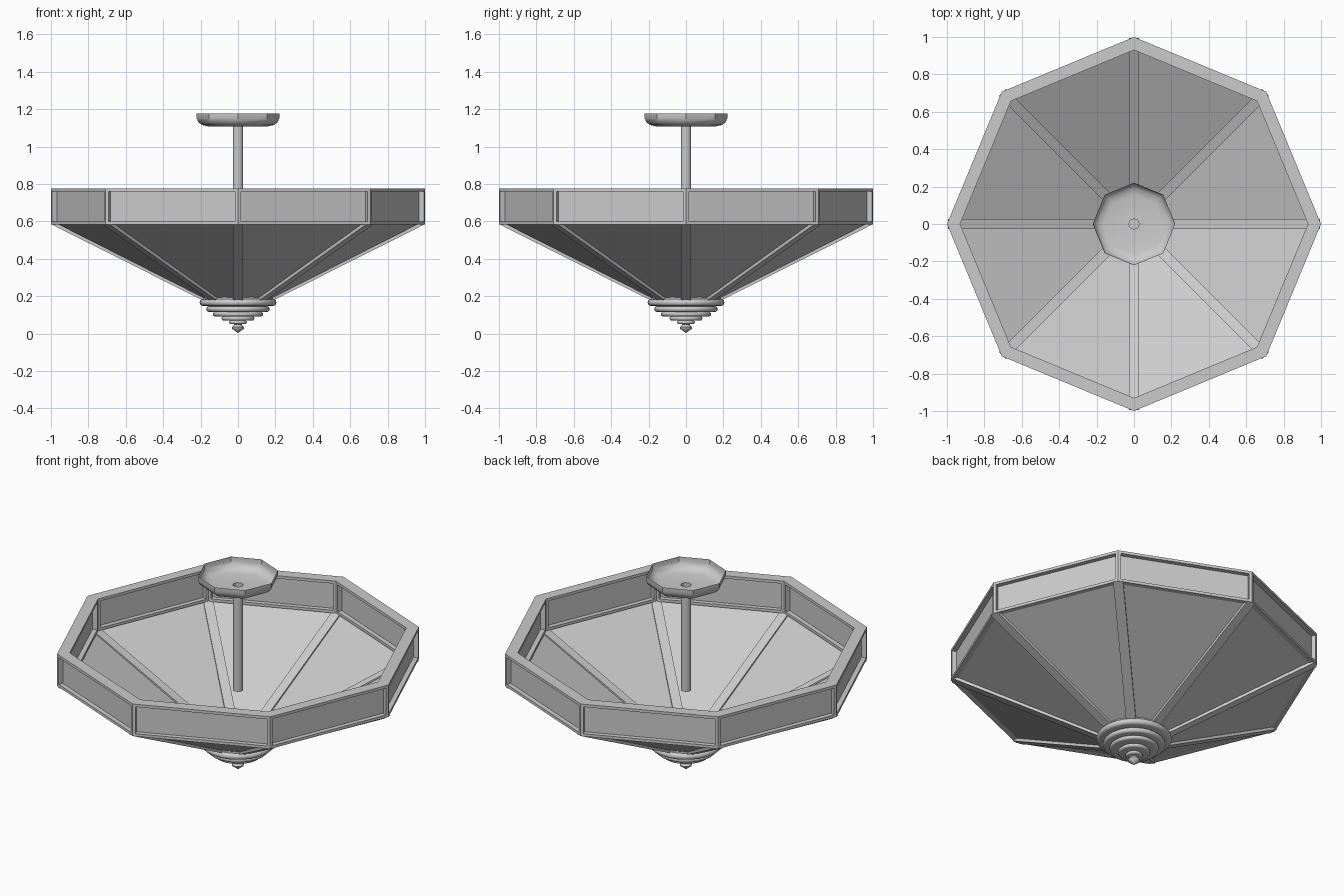
import bpy, bmesh
from math import sin, cos, pi, radians

if "Cube" in bpy.data.objects:
    bpy.data.objects.remove(bpy.data.objects["Cube"])

N = 8
RIM_LOW, RIM_HIGH = 0.583, 0.776


def finish(name, bm, smooth=None):
    mesh = bpy.data.meshes.new(name)
    bm.to_mesh(mesh)
    bm.free()
    ob = bpy.data.objects.new(name, mesh)
    bpy.context.collection.objects.link(ob)
    if smooth:
        bpy.ops.object.select_all(action='DESELECT')
        ob.select_set(True)
        bpy.context.view_layer.objects.active = ob
        bpy.ops.object.shade_smooth_by_angle(angle=radians(smooth))
    return ob


def lathe(name, profile, sides, closed=False, smooth=None):
    """Revolve (radius, z) points around z; first vertex lies on +x."""
    bm = bmesh.new()
    rings = []
    for r, z in profile:
        if r == 0:
            rings.append([bm.verts.new((0, 0, z))] * sides)
        else:
            rings.append([bm.verts.new((r * cos(2 * pi * i / sides), r * sin(2 * pi * i / sides), z))
                          for i in range(sides)])
    pairs = list(zip(rings, rings[1:] + rings[:1])) if closed else list(zip(rings, rings[1:]))
    for a, b in pairs:
        for i in range(sides):
            j = (i + 1) % sides
            bm.faces.new(list(dict.fromkeys((a[i], a[j], b[j], b[i]))))
    bmesh.ops.recalc_face_normals(bm, faces=bm.faces)
    return finish(name, bm, smooth)


# Octagonal rim, with a window recessed into both sides of every segment
rim = lathe("rim_frame", [(1, RIM_LOW), (1, RIM_HIGH), (0.93, RIM_HIGH), (0.93, RIM_LOW)], N, closed=True)
bm = bmesh.new()
bm.from_mesh(rim.data)
walls = [f for f in bm.faces if abs(f.normal.z) < 0.1]
bmesh.ops.inset_individual(bm, faces=walls, thickness=0.023)
extruded = bmesh.ops.extrude_discrete_faces(bm, faces=walls)["faces"]
for f in extruded:
    f.normal_update()
    bmesh.ops.translate(bm, verts=f.verts, vec=f.normal * -0.027)
bm.to_mesh(rim.data)
bm.free()

# Sloping shade panels
shade = lathe("shade_panels", [(0.05, 0.118), (0.05, 0.126), (0.962, 0.588), (0.978, 0.588)], N, closed=True)

# Ribs along the eight corners
bm = bmesh.new()
rib_profile = [(0.995, RIM_LOW), (0.05, 0.108), (0.05, 0.145), (0.93, RIM_LOW + 0.003)]
for k in range(N):
    c, s = cos(2 * pi * k / N), sin(2 * pi * k / N)
    left, right = [[bm.verts.new((r * c - w * s, r * s + w * c, z)) for r, z in rib_profile]
                   for w in (-0.027, 0.027)]
    bm.faces.new(left)
    bm.faces.new(right[::-1])
    for i in range(4):
        j = (i + 1) % 4
        bm.faces.new((left[i], right[i], right[j], left[j]))
bmesh.ops.recalc_face_normals(bm, faces=bm.faces)
finish("ribs", bm)

# Stepped finial: stacked rounded rings ending in a pointed bead
profile = [(0, 0.002), (0.012, 0.012), (0.031, 0.025), (0.033, 0.034), (0.024, 0.042), (0.022, 0.05)]
for r, z, h in [(0.048, 0.06, 0.009), (0.088, 0.081, 0.011), (0.135, 0.104, 0.012),
                (0.17, 0.131, 0.015), (0.205, 0.166, 0.018)]:
    for i in range(7):
        a = -pi / 2 + pi * i / 6
        profile.append((r - h + h * cos(a), z + h * sin(a)))
profile += [(0.186, 0.204), (0.15, 0.204)]
lathe("finial", profile, 32, smooth=50)

# Hanging stem, open at the top
lathe("stem", [(0, 0.48), (0.028, 0.48), (0.028, 1.11)], 24, smooth=40)

# Open ceiling dish
lathe("ceiling_dish", [(0.028, 1.11), (0.16, 1.108), (0.195, 1.116), (0.213, 1.132),
                       (0.221, 1.152), (0.221, 1.178)], N, smooth=40)
